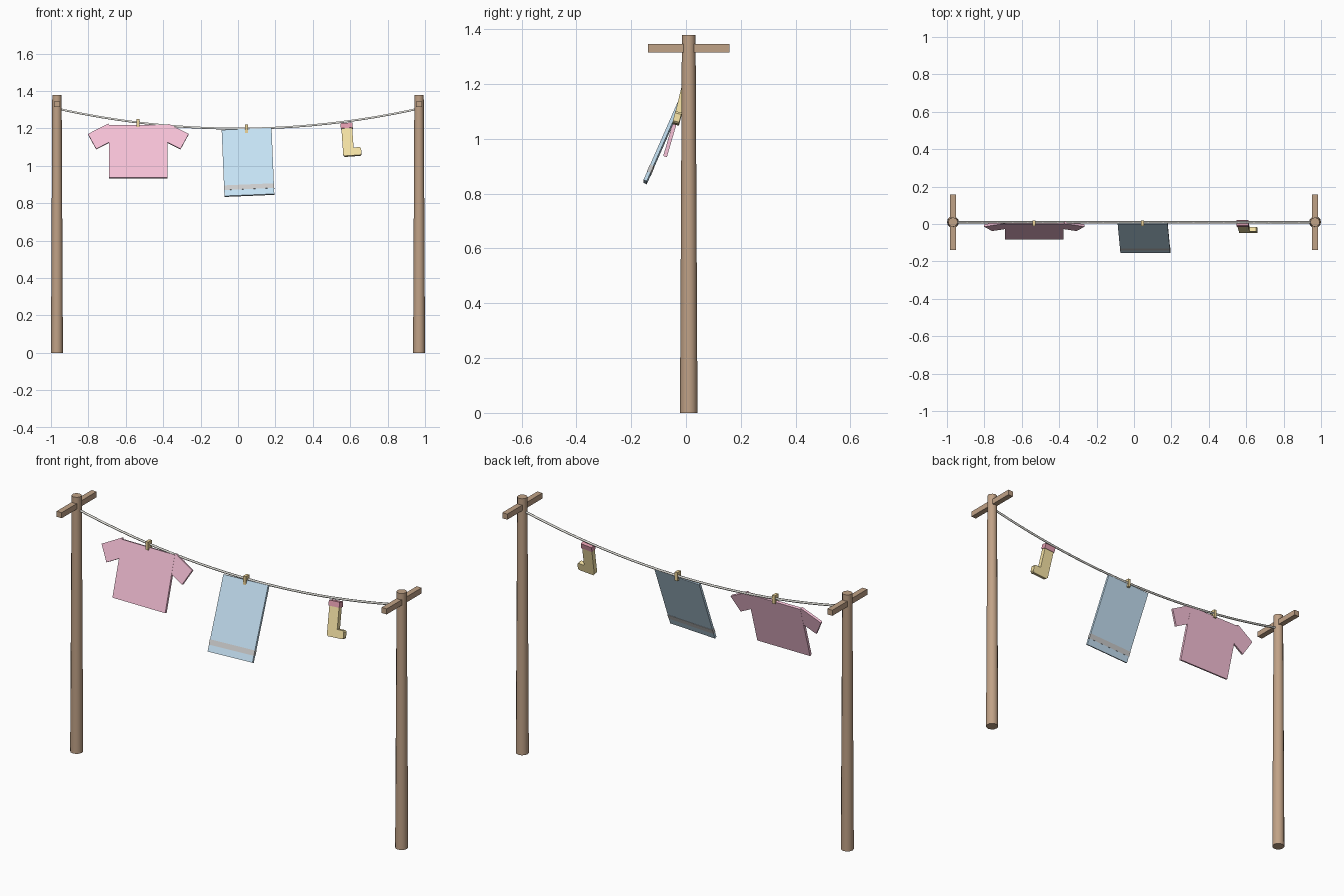
import bpy, bmesh
from math import radians
from mathutils import Matrix, Vector

if "Cube" in bpy.data.objects:
    bpy.data.objects.remove(bpy.data.objects["Cube"])

LINE_Y = 0.01
POST_X = 0.968


def material(name, rgb):
    m = bpy.data.materials.new(name)
    m.diffuse_color = (*rgb, 1)
    m.use_nodes = True
    m.node_tree.nodes["Principled BSDF"].inputs["Base Color"].default_value = m.diffuse_color
    return m


WOOD = material("wood", (0.53, 0.36, 0.24))
ROPE = material("rope", (0.80, 0.79, 0.74))
PINK = material("pink", (0.94, 0.54, 0.69))
BLUE = material("blue", (0.56, 0.76, 0.91))
GREY = material("pale_grey", (0.72, 0.72, 0.70))
YELLOW = material("yellow", (0.92, 0.77, 0.38))
RED = material("red", (0.75, 0.33, 0.42))
PEG = material("peg_wood", (0.85, 0.66, 0.32))


def finish(name, bm, mat, frame=Matrix()):
    bm.transform(frame)
    bmesh.ops.recalc_face_normals(bm, faces=bm.faces)
    me = bpy.data.meshes.new(name)
    bm.to_mesh(me)
    bm.free()
    me.materials.append(mat)
    ob = bpy.data.objects.new(name, me)
    bpy.context.collection.objects.link(ob)
    return ob


def box(name, centre, size, mat, frame=Matrix(), roll=0):
    bm = bmesh.new()
    m = (Matrix.Translation(centre) @ Matrix.Rotation(radians(roll), 4, 'Y')
         @ Matrix.Diagonal((*size, 1)))
    bmesh.ops.create_cube(bm, size=1, matrix=m)
    return finish(name, bm, mat, frame)


def hang(x, z, swing, roll=0):
    """Frame whose origin is the top edge of a cloth swinging to the front."""
    return (Matrix.Translation((x, 0.006, z)) @ Matrix.Rotation(radians(-roll), 4, 'Y')
            @ Matrix.Rotation(radians(-swing), 4, 'X'))


# Tapered posts with crossbars
for side, s in (("left", -1), ("right", 1)):
    bm = bmesh.new()
    bmesh.ops.create_cone(bm, cap_ends=True, segments=12, radius1=0.032, radius2=0.025,
                          depth=1.378, matrix=Matrix.Translation((s * POST_X, LINE_Y, 0.689)))
    post = finish(side + "_post", bm, WOOD)
    bpy.context.view_layer.objects.active = post
    post.select_set(True)
    bpy.ops.object.shade_smooth_by_angle(angle=radians(35))
    post.select_set(False)
    box(side + "_crossbar", (s * POST_X, LINE_Y, 1.33), (0.03, 0.298, 0.03), WOOD)

# Sagging line
cu = bpy.data.curves.new("line", 'CURVE')
cu.dimensions = '3D'
cu.bevel_depth = 0.006
cu.bevel_resolution = 1
sp = cu.splines.new('POLY')
N = 24
sp.points.add(N)
for i, p in enumerate(sp.points):
    t = 2 * i / N - 1
    p.co = (t * POST_X, LINE_Y, 1.199 + 0.107 * t * t, 1)
cu.materials.append(ROPE)
line = bpy.data.objects.new("washing_line", cu)
bpy.context.collection.objects.link(line)
bpy.context.view_layer.objects.active = line
line.select_set(True)
bpy.ops.object.convert(target='MESH')
line.select_set(False)

# Shirt
f = hang(-0.533, 1.217, 16.3)
box("shirt_body", (0, 0, -0.147), (0.314, 0.014, 0.294), PINK, f)
for side, s in (("left", -1), ("right", 1)):
    box("shirt_%s_sleeve" % side, (s * 0.193, 0, -0.063), (0.123, 0.013, 0.094), PINK, f, s * 28)

# Towel with stripe
f = hang(0.046, 1.195, 23.7, 2.4)
box("towel", (0, 0, -0.193), (0.267, 0.013, 0.386), BLUE, f)
box("towel_stripe", (0, 0, -0.338), (0.269, 0.015, 0.027), GREY, f)

# Sock: extruded outline with a cuff
f = hang(0.58, 1.226, 14, 4)
outline = [(-.029, -.005), (.029, -.005), (.029, -.137), (.062, -.137), (.069, -.144),
           (.069, -.173), (.062, -.18), (-.022, -.18), (-.029, -.173)]
bm = bmesh.new()
face = bm.faces.new([bm.verts.new((x, -0.012, z)) for x, z in outline])
ext = bmesh.ops.extrude_face_region(bm, geom=[face])
bmesh.ops.translate(bm, vec=Vector((0, 0.024, 0)),
                    verts=[v for v in ext["geom"] if isinstance(v, bmesh.types.BMVert)])
finish("sock", bm, YELLOW, f)
box("sock_cuff", (0, 0, -0.014), (0.064, 0.031, 0.028), RED, f)

# Pegs
box("shirt_peg", (-0.535, 0.004, 1.229), (0.016, 0.03, 0.045), PEG)
box("towel_peg", (0.046, 0.004, 1.198), (0.016, 0.03, 0.045), PEG)
